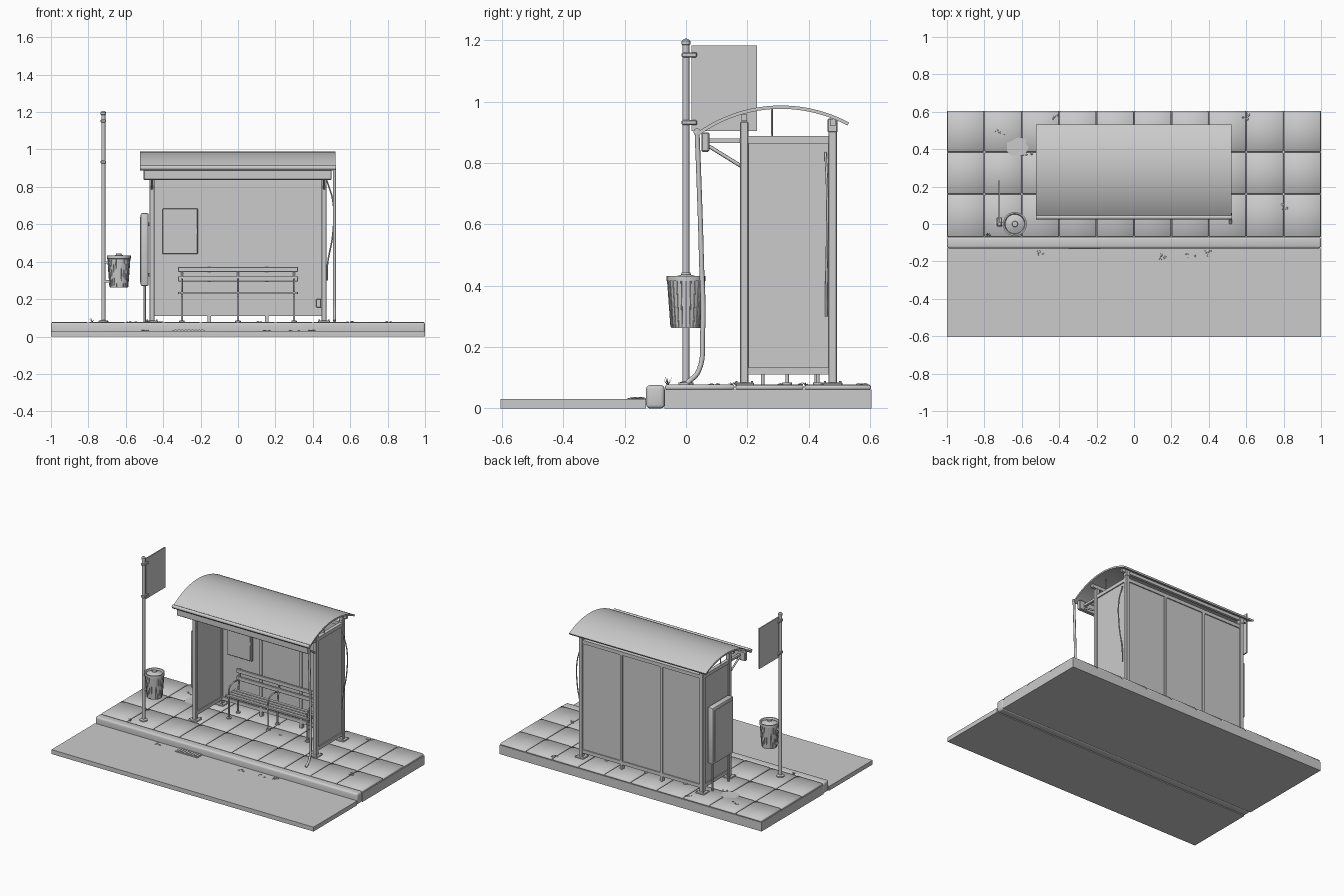
import bpy, bmesh, math, random
from mathutils import Vector

random.seed(4)
if "Cube" in bpy.data.objects:
    bpy.data.objects.remove(bpy.data.objects["Cube"])

grey = bpy.data.materials.new("plain grey")
grey.use_nodes = True
grey.diffuse_color = (0.6, 0.6, 0.6, 1)
grey.node_tree.nodes["Principled BSDF"].inputs["Base Color"].default_value = grey.diffuse_color


def finish(name, bm, smooth=None):
    """Turn a bmesh into a named object."""
    bmesh.ops.recalc_face_normals(bm, faces=bm.faces)
    mesh = bpy.data.meshes.new(name)
    bm.to_mesh(mesh)
    bm.free()
    mesh.materials.append(grey)
    ob = bpy.data.objects.new(name, mesh)
    bpy.context.collection.objects.link(ob)
    if smooth:
        bpy.ops.object.select_all(action='DESELECT')
        ob.select_set(True)
        bpy.context.view_layer.objects.active = ob
        bpy.ops.object.shade_smooth_by_angle(angle=math.radians(smooth))
    return ob


def box(name, x, y, z, bevel=0, segments=1, smooth=None):
    """Box from (low, high) ranges."""
    bm = bmesh.new()
    bmesh.ops.create_cube(bm, size=1)
    for v in bm.verts:
        v.co = [r[0] + (c + 0.5) * (r[1] - r[0]) for c, r in zip(v.co, (x, y, z))]
    if bevel:
        bmesh.ops.bevel(bm, geom=bm.edges[:], offset=bevel, segments=segments,
                        affect='EDGES', profile=0.5)
    return finish(name, bm, smooth)


def post(name, x, y, z, w, bevel=0.003):
    return box(name, (x - w / 2, x + w / 2), (y - w / 2, y + w / 2), z, bevel)


def tube(name, points, radius, smooth_path=False):
    """Round tube along a path."""
    cu = bpy.data.curves.new(name, 'CURVE')
    cu.dimensions = '3D'
    cu.bevel_depth, cu.bevel_resolution, cu.use_fill_caps = radius, 2, True
    sp = cu.splines.new('BEZIER')
    sp.bezier_points.add(len(points) - 1)
    for p, co in zip(sp.bezier_points, points):
        p.co = co
        p.handle_left_type = p.handle_right_type = 'AUTO' if smooth_path else 'VECTOR'
    sp.resolution_u = 6 if smooth_path else 1
    cu.materials.append(grey)
    ob = bpy.data.objects.new(name, cu)
    bpy.context.collection.objects.link(ob)
    return ob


def lathe(name, x, y, profile, sides=24):
    """Spin an (r, z) profile around a vertical axis."""
    bm = bmesh.new()
    verts = [bm.verts.new((r, 0, z)) for r, z in profile]
    edges = [bm.edges.new(p) for p in zip(verts, verts[1:])]
    bmesh.ops.spin(bm, geom=verts + edges, cent=(0, 0, 0), axis=(0, 0, 1),
                   angle=math.tau, steps=sides)
    bmesh.ops.remove_doubles(bm, verts=bm.verts, dist=0.0001)
    bmesh.ops.translate(bm, verts=bm.verts, vec=(x, y, 0))
    return finish(name, bm, 40)


# Ground: road, kerb, pavement slab and tiles
box("road", (-1, 1), (-0.605, -0.13), (0, 0.03))
box("kerb", (-1, 1), (-0.13, -0.07), (0, 0.076), 0.012, 3, 50)
box("pavement_base", (-1, 1), (-0.07, 0.605), (0, 0.062))
rows = (-0.07, 0.16, 0.385, 0.605)
for i in range(10):
    for a, b in zip(rows, rows[1:]):
        x = -1 + i * 0.2
        top = 0.077 + random.uniform(-0.001, 0.001)
        box("paving_tile", (x + 0.002, x + 0.198), (a + 0.002, b - 0.002),
            (0.06, top), 0.005, 1, 180)

# Road drain
box("drain_frame", (-0.35, -0.18), (-0.185, -0.13), (0.028, 0.034))
for i in range(9):
    x = -0.338 + i * 0.018
    box("drain_bar", (x, x + 0.009), (-0.178, -0.135), (0.033, 0.037))

# Shelter posts with foot plates and caps
for s in (-1, 1):
    for y, top in ((0.19, 0.935), (0.478, 0.935)):
        post("shelter_post", s * 0.46, y, (0.075, top), 0.028)
        post("foot_plate", s * 0.46, y, (0.075, 0.085), 0.065)
        for dx in (-1, 1):
            for dy in (-1, 1):
                lathe("foot_bolt", s * 0.46 + dx * 0.025, y + dy * 0.025,
                      ((0, 0.09), (0.004, 0.09), (0.004, 0.084)), 6)
    post("post_cap", s * 0.46, 0.478, (0.9, 0.945), 0.032)

    # Side glazing with top and bottom rails
    box("side_panel", sorted((s * 0.455, s * 0.465)), (0.2, 0.466), (0.12, 0.88))
    for z in (0.11, 0.864):
        box("side_rail", sorted((s * 0.448, s * 0.472)), (0.2, 0.466), (z, z + 0.024))
    # Roof arm, brace and hanger
    box("roof_arm", sorted((s * 0.452, s * 0.468)), (0.07, 0.18), (0.865, 0.88))
    tube("roof_brace", ((s * 0.46, 0.075, 0.855), (s * 0.46, 0.18, 0.79)), 0.006)
    tube("roof_hanger", ((s * 0.46, 0.28, 0.88), (s * 0.46, 0.28, 0.978)), 0.003)

# Back wall
box("back_panel", (-0.45, 0.45), (0.473, 0.483), (0.12, 0.88))
for z in (0.11, 0.864):
    box("back_rail", (-0.45, 0.45), (0.466, 0.49), (z, z + 0.024))
for x in (-0.153, 0.153):
    box("back_mullion", (x - 0.009, x + 0.009), (0.466, 0.49), (0.076, 0.88))

# Curved roof, its purlins, fascia and gutter
bm = bmesh.new()
arc = []
cy, cz, steps = 0.31, 0.518, 24
start, end = math.asin(-0.28 / 0.47), math.asin(0.222 / 0.47)
for r in (0.47, 0.459):
    angles = [start + (end - start) * i / steps for i in range(steps + 1)]
    ring = [(cy + r * math.sin(a), cz + r * math.cos(a)) for a in angles]
    arc += ring if r == 0.47 else ring[::-1]
face = bm.faces.new([bm.verts.new((-0.523, y, z)) for y, z in arc])
ext = bmesh.ops.extrude_face_region(bm, geom=[face])
bmesh.ops.translate(bm, vec=(1.043, 0, 0),
                    verts=[g for g in ext["geom"] if isinstance(g, bmesh.types.BMVert)])
finish("curved_roof", bm, 30)
for y in (0.19, 0.478):
    z = cz + math.sqrt(0.459 ** 2 - (y - cy) ** 2)
    box("roof_purlin", (-0.5, 0.5), (y - 0.009, y + 0.009), (z - 0.024, z - 0.002))
box("front_fascia", (-0.505, 0.5), (0.05, 0.076), (0.837, 0.9), 0.004)
tube("gutter", ((-0.523, 0.036, 0.902), (0.523, 0.036, 0.902)), 0.012)
tube("downpipe", ((0.516, 0.036, 0.905), (0.516, 0.042, 0.75), (0.516, 0.05, 0.5),
                  (0.516, 0.054, 0.24), (0.516, 0.04, 0.12), (0.516, 0.004, 0.083)),
     0.008, True)

# Loose cable and junction box by the rear post
tube("loose_cable", ((0.475, 0.455, 0.835), (0.508, 0.46, 0.72), (0.507, 0.46, 0.55),
                     (0.478, 0.457, 0.38), (0.476, 0.457, 0.3)), 0.004, True)
box("junction_box", (0.418, 0.445), (0.44, 0.466), (0.155, 0.2), 0.003)

# Timetable cabinet on the back wall
box("timetable_case", (-0.403, -0.215), (0.457, 0.474), (0.44, 0.685), 0.003)
box("timetable_glass", (-0.392, -0.226), (0.455, 0.458), (0.451, 0.674))
box("timetable_latch", (-0.224, -0.216), (0.45, 0.458), (0.55, 0.575))

# Poster box on the outside of the side wall
box("poster_box", (-0.52, -0.478), (0.225, 0.45), (0.27, 0.66), 0.008, 2, 40)
box("poster_face", (-0.524, -0.519), (0.243, 0.432), (0.29, 0.64))
for z in (0.33, 0.6):
    box("poster_bracket", (-0.48, -0.46), (0.25, 0.425), (z - 0.01, z + 0.01))
for y in (0.25, 0.425):
    tube("poster_leg", ((-0.499, y, 0.075), (-0.499, y, 0.275)), 0.006)

# Bench
for i in range(4):
    y = 0.315 + i * 0.03
    box("bench_seat_slat", (-0.32, 0.32), (y, y + 0.023), (0.226, 0.239), 0.002)
for z in (0.295, 0.345):
    box("bench_back_slat", (-0.32, 0.32), (0.436, 0.448), (z, z + 0.027), 0.002)
for x in (-0.3, 0, 0.3):
    tube("bench_front_leg", ((x, 0.33, 0.075), (x, 0.33, 0.225)), 0.006)
    tube("bench_back_leg", ((x, 0.43, 0.075), (x, 0.43, 0.22), (x, 0.452, 0.37)), 0.006)
    tube("bench_crossbar", ((x, 0.32, 0.22), (x, 0.435, 0.22)), 0.006)
    tube("bench_armrest", ((x, 0.325, 0.235), (x, 0.335, 0.285), (x, 0.375, 0.305),
                           (x, 0.44, 0.3)), 0.005, True)
    for y in (0.33, 0.43):
        lathe("bench_foot", x, y, ((0, 0.086), (0.015, 0.084), (0.015, 0.075)), 12)

# Sign pole and flag sign
PX = -0.72
lathe("sign_pole", PX, 0, ((0.025, 0.075), (0.025, 0.084), (0.011, 0.088), (0.011, 1.185),
                           (0.014, 1.187), (0.014, 1.198), (0.008, 1.205), (0, 1.206)), 16)
box("sign_plate", (PX - 0.004, PX + 0.004), (0.018, 0.232), (0.905, 1.183))
for z in (0.932, 1.153):
    box("sign_clamp", (PX - 0.014, PX + 0.014), (-0.014, 0.036), (z - 0.008, z + 0.008), 0.003)

# Litter bin with lid and pole brackets
lathe("litter_bin", -0.637, 0, ((0, 0.262), (0.048, 0.262), (0.06, 0.415), (0.064, 0.416),
                                (0.064, 0.432), (0.056, 0.432), (0.045, 0.405), (0, 0.405)))
lathe("bin_lid", -0.637, 0, ((0.054, 0.42), (0.03, 0.432), (0.016, 0.436),
                             (0.014, 0.443), (0, 0.444)))
for i in range(24):
    a = math.tau * i / 24
    c, s = math.cos(a), math.sin(a)
    tube("bin_rib", ((-0.637 + 0.049 * c, 0.049 * s, 0.265),
                     (-0.637 + 0.06 * c, 0.06 * s, 0.415)), 0.0018)
for z in (0.295, 0.395):
    box("bin_bracket", (PX, -0.68), (-0.008, 0.008), (z - 0.006, z + 0.006))

# Flat broken patch on the paving
bm = bmesh.new()
patch = []
for i in range(14):
    a, r = math.tau * i / 14, random.uniform(0.045, 0.068)
    patch.append(bm.verts.new((-0.62 + r * math.cos(a), 0.41 + r * 0.85 * math.sin(a), 0.079)))
bm.faces.new(patch)
finish("paving_patch", bm)

# Scattered stones, in clusters
clusters = [(-0.72, 0.49), (-0.41, 0.57), (0.6, 0.57), (0.8, 0.09), (-0.57, 0.38),
            (-0.49, -0.15), (0.15, -0.18), (0.3, -0.17), (0.39, -0.155), (0.1, 0.3)]
for cx, cy in clusters:
    for i in range(4):
        bm = bmesh.new()
        bmesh.ops.create_icosphere(bm, subdivisions=1, radius=random.uniform(0.005, 0.01))
        base = 0.078 if cy > -0.07 else 0.031
        shift = Vector((cx + random.uniform(-0.025, 0.025), cy + random.uniform(-0.015, 0.015), base))
        for v in bm.verts:
            v.co.z *= 0.5
            v.co += shift
        finish("stone", bm)

# Grass tufts
for gx, gy, height in ((-0.78, -0.06, 0.03), (-0.48, 0.15, 0.014), (0.3, 0.39, 0.012)):
    for i in range(7):
        bm = bmesh.new()
        a = math.tau * i / 7
        foot, lean = Vector((gx, gy, 0.075)), Vector((math.cos(a), math.sin(a), 0))
        side = Vector((-lean.y, lean.x, 0)) * 0.003
        tip = foot + lean * 0.016 + Vector((0, 0, height * random.uniform(0.6, 1)))
        bm.faces.new([bm.verts.new(p) for p in (foot - side, foot + side, tip)])
        finish("grass_blade", bm)
